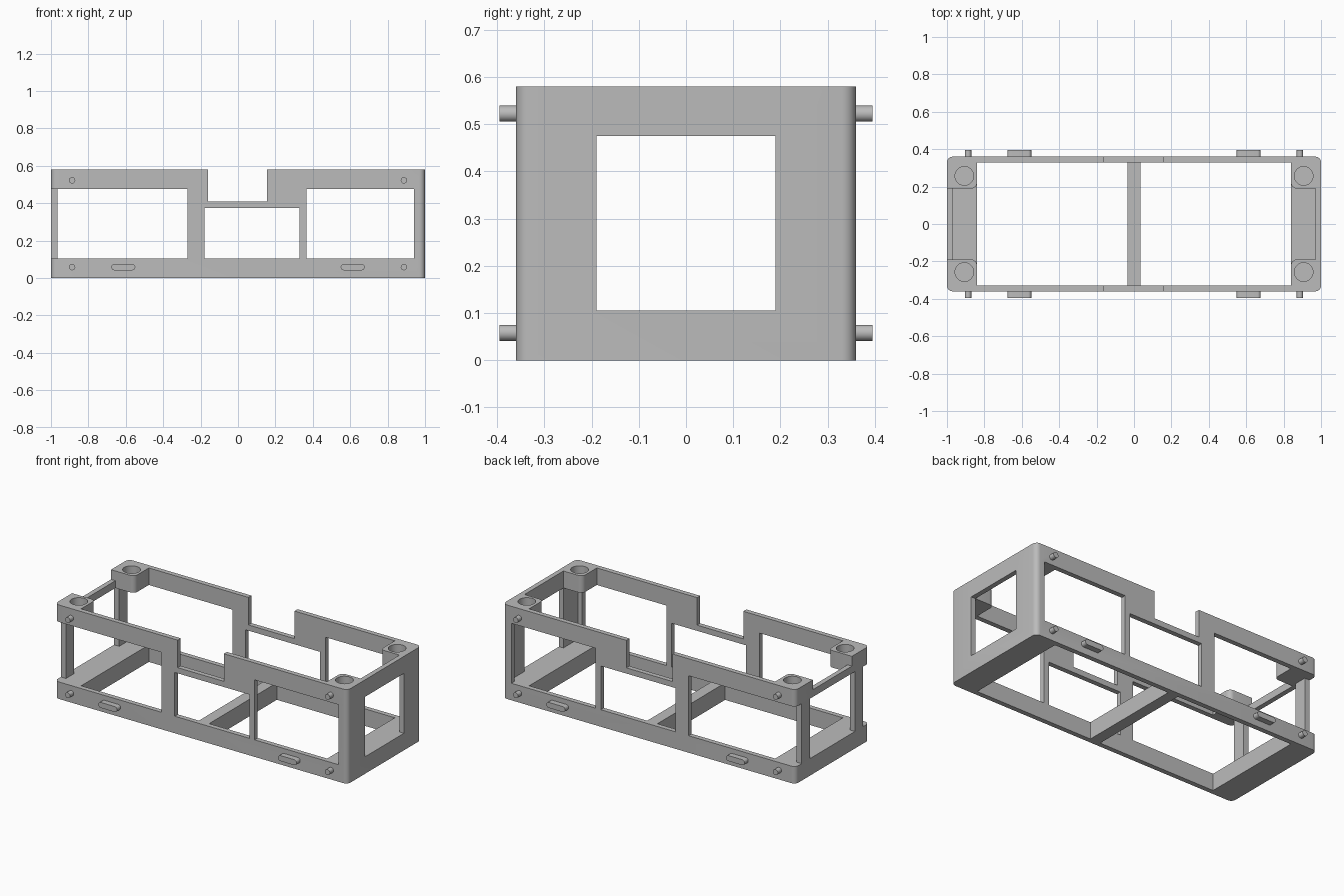
import bpy, bmesh, math
from mathutils import Matrix, Vector

cube = bpy.data.objects.get("Cube")
if cube:
    bpy.data.objects.remove(cube, do_unlink=True)

GREY = (0.5, 0.5, 0.5)
mat = bpy.data.materials.new("plain_grey")
mat.use_nodes = True
mat.diffuse_color = (*GREY, 1)
mat.node_tree.nodes["Principled BSDF"].inputs["Base Color"].default_value = (*GREY, 1)

HALF_X, HALF_Y, TOP = 1.0, 0.36, 0.58
INNER_X, INNER_Y = 0.97, 0.33        # inside faces of the thin walls
LUG_X, LUG_Y = 0.84, 0.19            # inner edges of the corner lugs
LOW, HIGH = 0.105, 0.475             # bottom rail top, top rail underside
FAR = 1.2


def make_object(name, bm):
    bmesh.ops.recalc_face_normals(bm, faces=bm.faces)
    mesh = bpy.data.meshes.new(name)
    bm.to_mesh(mesh)
    bm.free()
    mesh.materials.append(mat)
    obj = bpy.data.objects.new(name, mesh)
    bpy.context.collection.objects.link(obj)
    return obj


def box(name, xs, ys, zs, radius=0, corners=None):
    """Box between bounds; vertical edges accepted by corners(x, y) are rounded."""
    bm = bmesh.new()
    bmesh.ops.create_cube(bm, size=1)
    for v in bm.verts:
        v.co = Vector([b[0] if c < 0 else b[1] for c, b in zip(v.co, (xs, ys, zs))])
    if radius:
        edges = []
        for e in bm.edges:
            a, b = (v.co for v in e.verts)
            if abs(a.z - b.z) > 0.01 and (corners is None or corners(a.x, a.y)):
                edges.append(e)
        bmesh.ops.bevel(bm, geom=edges, offset=radius, segments=6, profile=0.5, affect='EDGES')
    return make_object(name, bm)


def cylinder(name, centre, radius, depth, axis='Z'):
    bm = bmesh.new()
    bmesh.ops.create_cone(bm, cap_ends=True, segments=32, radius1=radius,
                          radius2=radius, depth=depth)
    if axis == 'Y':
        bm.transform(Matrix.Rotation(math.pi / 2, 4, 'X'))
    bm.transform(Matrix.Translation(centre))
    return make_object(name, bm)


def combine(target, tool, operation='DIFFERENCE'):
    mod = target.modifiers.new("combine", 'BOOLEAN')
    mod.operation, mod.solver, mod.object = operation, 'EXACT', tool
    bpy.context.view_layer.objects.active = target
    bpy.ops.object.modifier_apply(modifier=mod.name)
    bpy.data.objects.remove(tool, do_unlink=True)


def span(a, b, side):
    return tuple(sorted((a * side, b * side)))


SIDES = [(sx, sy) for sx in (-1, 1) for sy in (-1, 1)]

# Outer shell with rounded upright corners
frame = box("frame", (-HALF_X, HALF_X), (-HALF_Y, HALF_Y), (0, TOP), 0.03)

# Hollow the shell and cut its openings
wide, through = (-FAR, FAR), (-1, 1)
cuts = [
    ((-LUG_X, LUG_X), (-INNER_Y, INNER_Y), through),          # open floor
    ((-INNER_X, INNER_X), (-INNER_Y, INNER_Y), (LOW, FAR)),   # cavity above the rails
    ((-FAR, -0.27), through, (LOW, HIGH)),                    # open right end
    ((-0.18, 0.33), through, (LOW, 0.375)),                   # middle window
    ((0.365, 0.94), through, (LOW, HIGH)),                    # left window
    ((-0.16, 0.155), through, (0.41, FAR)),                   # top notch
    ((0.9, FAR), (-LUG_Y, LUG_Y), (LOW, HIGH)),               # left end window
    ((-FAR, -0.9), (-LUG_Y, LUG_Y), (0.52, FAR)),             # lowered right end bar
]
for bounds in cuts:
    combine(frame, box("cutter", *bounds))

# Corner lugs with round sockets
for sx, sy in SIDES:
    lug = box("lug", span(LUG_X, HALF_X, sx), span(LUG_Y, HALF_Y, sy), (HIGH, TOP), 0.03,
              lambda x, y: (abs(x) > 0.9) == (abs(y) > 0.3))
    combine(frame, lug, 'UNION')
for sx, sy in SIDES:
    combine(frame, cylinder("socket", (0.907 * sx, 0.257 * sy, TOP), 0.05, 0.16))

# Cross bar and slim posts at the open end
parts = [frame, box("cross_bar", (-0.036, 0.034), (-0.335, 0.335), (0, LOW))]
for sy, label in ((-1, "front"), (1, "back")):
    parts.append(box(label + "_end_post", (-HALF_X, -0.965), span(0.22, 0.30, sy), (LOW, HIGH)))

# Round pegs and flat oval tabs on the long walls
PEG_R, OUT = 0.017, 0.395
for sx, sy in SIDES:
    place = ("front" if sy < 0 else "back") + ("_right" if sx < 0 else "_left")
    y_mid, depth = sy * (OUT + 0.345) / 2, OUT - 0.345
    for level, z in (("lower", 0.058), ("upper", 0.522)):
        parts.append(cylinder(f"{place}_{level}_peg", (0.887 * sx, y_mid, z), PEG_R, depth, 'Y'))
    bm = bmesh.new()
    ring = []
    for end in (1, -1):
        for i in range(13):
            a = math.pi * (i / 12 - 0.5)
            ring.append(bm.verts.new((0.613 * sx + end * (0.047 + PEG_R * math.cos(a)),
                                      0.345 * sy, 0.058 + end * PEG_R * math.sin(a))))
    face = bm.faces.new(ring)
    new = bmesh.ops.extrude_face_region(bm, geom=[face])["geom"]
    bmesh.ops.translate(bm, vec=(0, depth * sy, 0),
                        verts=[g for g in new if isinstance(g, bmesh.types.BMVert)])
    parts.append(make_object(place + "_tab", bm))

# Smooth the rounded surfaces, keeping edges crisp
bpy.ops.object.select_all(action='DESELECT')
for obj in parts:
    obj.select_set(True)
bpy.context.view_layer.objects.active = frame
bpy.ops.object.shade_smooth_by_angle(angle=math.radians(30))
